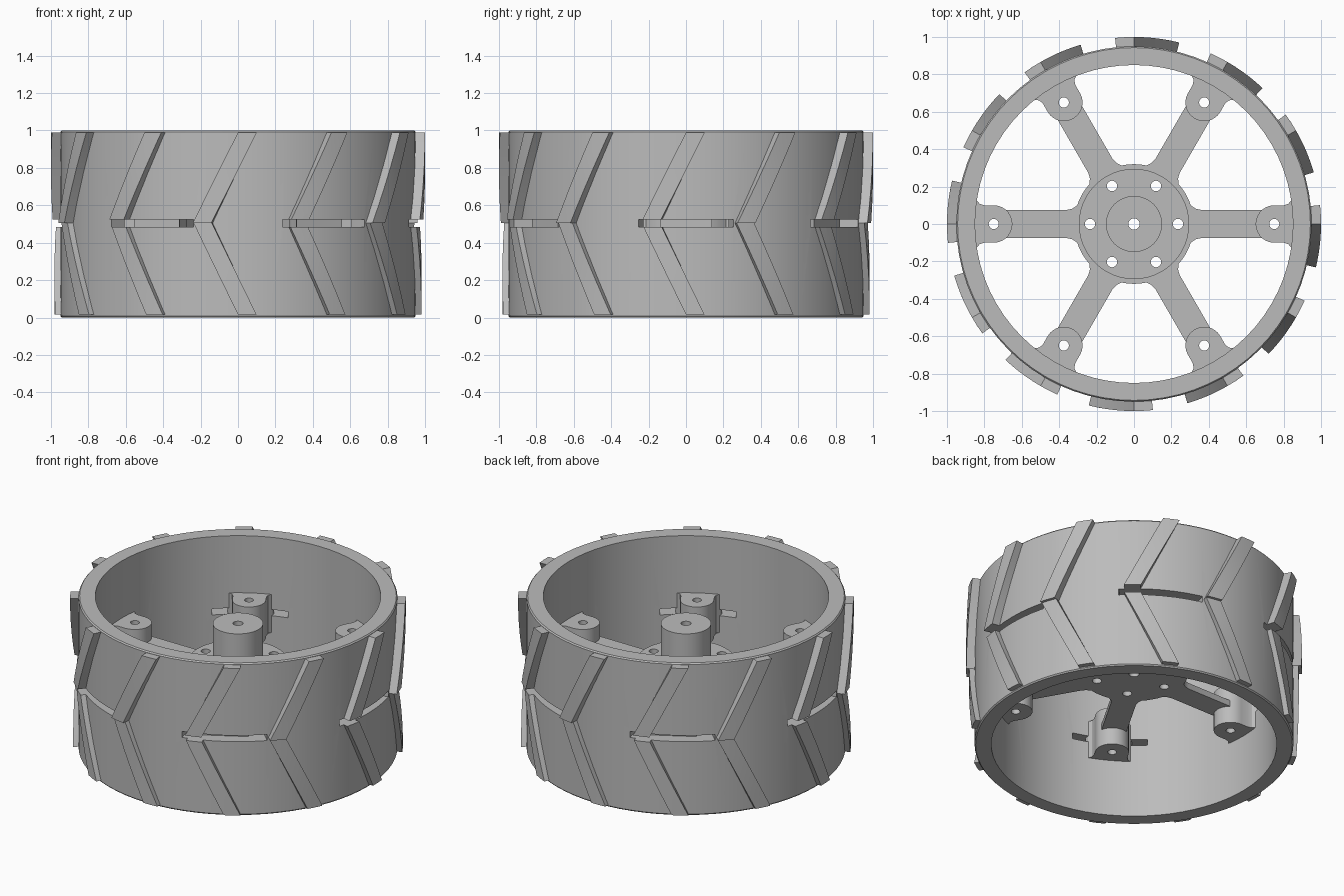
import bpy, bmesh
from math import radians, cos, sin, pi

old = bpy.data.objects.get("Cube")
if old:
    bpy.data.objects.remove(old)

grey = bpy.data.materials.new("plain grey")
grey.use_nodes = True
colour = (0.5, 0.5, 0.5, 1)
grey.diffuse_color = colour
grey.node_tree.nodes["Principled BSDF"].inputs["Base Color"].default_value = colour

SLOT_LOW, SLOT_HIGH = 0.485, 0.525
MID = 0.505
SPOKES = [radians(60 * k) for k in range(6)]


def polar(r, a):
    return (r * cos(a), r * sin(a))


def turn(points, a):
    return [(x * cos(a) - y * sin(a), x * sin(a) + y * cos(a)) for x, y in points]


def circle(r, n, centre=(0, 0)):
    return [(centre[0] + r * cos(2 * pi * i / n), centre[1] + r * sin(2 * pi * i / n))
            for i in range(n)]


def prism(bm, outline, low, high):
    """Extrude a flat outline between two heights."""
    face = bm.faces.new([bm.verts.new((x, y, low)) for x, y in outline])
    top = bmesh.ops.extrude_face_region(bm, geom=[face])["geom"]
    for v in top:
        if isinstance(v, bmesh.types.BMVert):
            v.co.z = high


def finish(name, bm):
    bmesh.ops.recalc_face_normals(bm, faces=bm.faces)
    mesh = bpy.data.meshes.new(name)
    bm.to_mesh(mesh)
    bm.free()
    mesh.materials.append(grey)
    obj = bpy.data.objects.new(name, mesh)
    bpy.context.collection.objects.link(obj)
    return obj


def cut(obj, cutter):
    mod = obj.modifiers.new("cut", 'BOOLEAN')
    mod.operation = 'DIFFERENCE'
    mod.solver = 'EXACT'
    mod.object = cutter
    graph = bpy.context.evaluated_depsgraph_get()
    result = bpy.data.meshes.new_from_object(obj.evaluated_get(graph))
    obj.modifiers.clear()
    obj.data = result


def plates(name, outlines, low, high):
    bm = bmesh.new()
    for outline in outlines:
        prism(bm, outline, low, high)
    return finish(name, bm)


# Rim: a turned ring with a small outer chamfer
profile = [(0.85, 0), (0.943, 0), (0.95, 0.008), (0.95, 0.992), (0.943, 1), (0.85, 1)]
bm = bmesh.new()
STEPS = 72
rings = [[bm.verts.new((*polar(r, 2 * pi * i / STEPS), z)) for r, z in profile]
         for i in range(STEPS)]
for i, ring in enumerate(rings):
    after = rings[(i + 1) % STEPS]
    for j in range(len(profile)):
        k = (j + 1) % len(profile)
        bm.faces.new((ring[j], after[j], after[k], ring[k]))
rim = finish("rim", bm)


# Treads: slanted blocks in two mirrored rows that meet in a chevron
def tread_row(name, edge, radius):
    bm = bmesh.new()
    steps = 5
    for n in range(12):
        rows = []
        for s in range(steps + 1):
            t = s / steps
            z = MID + (edge - MID) * t
            start = radians(30 * n - 14 + 14 * t)
            end = start + radians(5.8)
            corners = [(0.935, start), (radius, start), (radius, (start + end) / 2),
                       (radius, end), (0.935, end)]
            rows.append([bm.verts.new((*polar(r, a), z)) for r, a in corners])
        for a, b in zip(rows, rows[1:]):
            for j in range(5):
                k = (j + 1) % 5
                bm.faces.new((a[j], a[k], b[k], b[j]))
        bm.faces.new(rows[0])
        bm.faces.new(rows[-1])
    return finish(name, bm)


upper_treads = tread_row("upper_treads", 0.99, 1.0)
lower_treads = tread_row("lower_treads", 0.015, 0.982)

# Slots through the rim at the end of each spoke
sweep = [radians(-15.5 + 31 * i / 10) for i in range(11)]
slot = [polar(1.1, a) for a in sweep] + [polar(0.8, a) for a in reversed(sweep)]
slot_cutter = plates("slot_cutter", [turn(slot, a) for a in SPOKES], SLOT_LOW, SLOT_HIGH)
for part in (rim, upper_treads, lower_treads):
    cut(part, slot_cutter)

# Spoke plate: hub disc and six spokes in one outline
half = [(0.304, 0.099), (0.33, 0.082), (0.36, 0.075), (0.75, 0.075)]
arm = [(x, -y) for x, y in half] + half[::-1]
arm += [polar(0.32, radians(a)) for a in (24, 30, 36)]
star = [p for a in SPOKES for p in turn(arm, a)]
spoke_plate = plates("spoke_plate", [star], SLOT_LOW, SLOT_HIGH)

# Hub flange and axle post
hub_flange = plates("hub_flange", [circle(0.295, 48)], 0.52, 0.575)
axle_post = plates("axle_post", [circle(0.15, 40)], 0.57, 0.82)

# Bosses: rounded inside, flaring into the rim
nose = [(0.75 + 0.1 * cos(a), 0.1 * sin(a))
        for a in [radians(90 + 180 * i / 14) for i in range(15)]]
flare = [(0.80, -0.1), (0.825, -0.108), (0.843, -0.13), (0.87, -0.14)]
boss = nose + flare + [(x, -y) for x, y in reversed(flare)]
screw_bosses = plates("screw_bosses", [turn(boss, a) for a in SPOKES], 0.375, 0.625)

# Screw holes and axle bore
holes = [circle(0.03, 20)]
holes += [circle(0.028, 20, polar(0.235, a)) for a in SPOKES]
holes += [circle(0.027, 20, polar(0.75, a)) for a in SPOKES]
hole_cutter = plates("hole_cutter", holes, 0.2, 0.95)
for part in (spoke_plate, hub_flange, axle_post, screw_bosses):
    cut(part, hole_cutter)

for cutter in (slot_cutter, hole_cutter):
    bpy.data.objects.remove(cutter)

# Smooth curved walls, crisp edges
bpy.ops.object.select_all(action='DESELECT')
for part in (rim, upper_treads, lower_treads, spoke_plate, hub_flange, axle_post, screw_bosses):
    part.select_set(True)
bpy.context.view_layer.objects.active = rim
bpy.ops.object.shade_smooth_by_angle(angle=radians(30))
